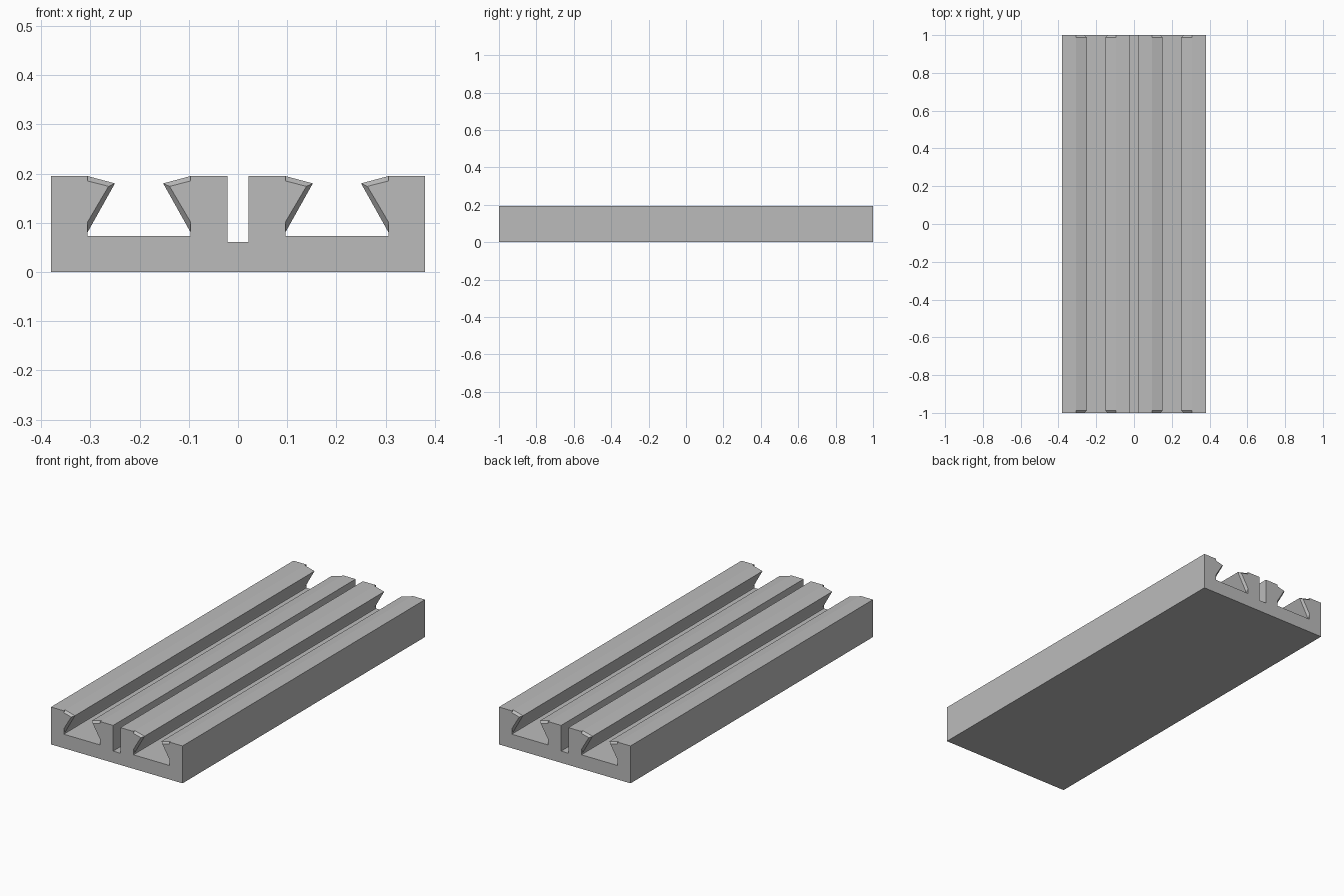
import bpy

HALF = 1.0        # half length of the plate
BEVEL = 0.012     # depth of the bevel on the lip ends
TOP = 0.195

cube = bpy.data.objects.get("Cube")
if cube:
    bpy.data.objects.remove(cube, do_unlink=True)

grey = bpy.data.materials.new("machined_grey")
grey.use_nodes = True
colour = (0.5, 0.5, 0.5, 1)
grey.diffuse_color = colour
grey.node_tree.nodes["Principled BSDF"].inputs["Base Color"].default_value = colour


def loft(name, rings):
    """Join (profile, y) rings, counter-clockwise from the front, into a solid."""
    n = len(rings[0][0])
    verts = [(x, y, z) for profile, y in rings for x, z in profile]
    faces = [tuple(range(n)), tuple(reversed(range(len(verts) - n, len(verts))))]
    for r in range(len(rings) - 1):
        for i in range(n):
            a, b = r * n + i, r * n + (i + 1) % n
            faces.append((a, a + n, b + n, b))
    mesh = bpy.data.meshes.new(name)
    mesh.from_pydata(verts, [], faces)
    mesh.materials.append(grey)
    obj = bpy.data.objects.new(name, mesh)
    bpy.context.collection.objects.link(obj)
    return obj


# Base plate: two wide channels and a narrow centre slot, mirrored about x = 0
right_half = [(0.021, 0.061), (0.021, TOP), (0.096, TOP), (0.096, 0.073),
              (0.306, 0.073), (0.306, TOP), (0.38, TOP), (0.38, 0)]
left_half = [(-x, z) for x, z in reversed(right_half)]
section = left_half + right_half
loft("base_plate", [(section[::-1], -HALF), (section[::-1], HALF)])


# Dovetail lips: triangular overhangs whose ends are bevelled inward
def lip(name, wall, side):
    def ring(points):
        pts = [(wall + side * dx, z) for dx, z in points]
        return pts if side < 0 else pts[::-1]
    full = ring([(0, TOP), (0.056, 0.18), (0, 0.08)])
    small = ring([(0, 0.185), (0.043, 0.174), (0, 0.101)])
    loft(name, [(small, -HALF), (full, -HALF + BEVEL),
                (full, HALF - BEVEL), (small, HALF)])


for label, s in (("left", 1), ("right", -1)):
    lip(label + "_outer_lip", s * 0.306, -s)
    lip(label + "_inner_lip", s * 0.096, s)
